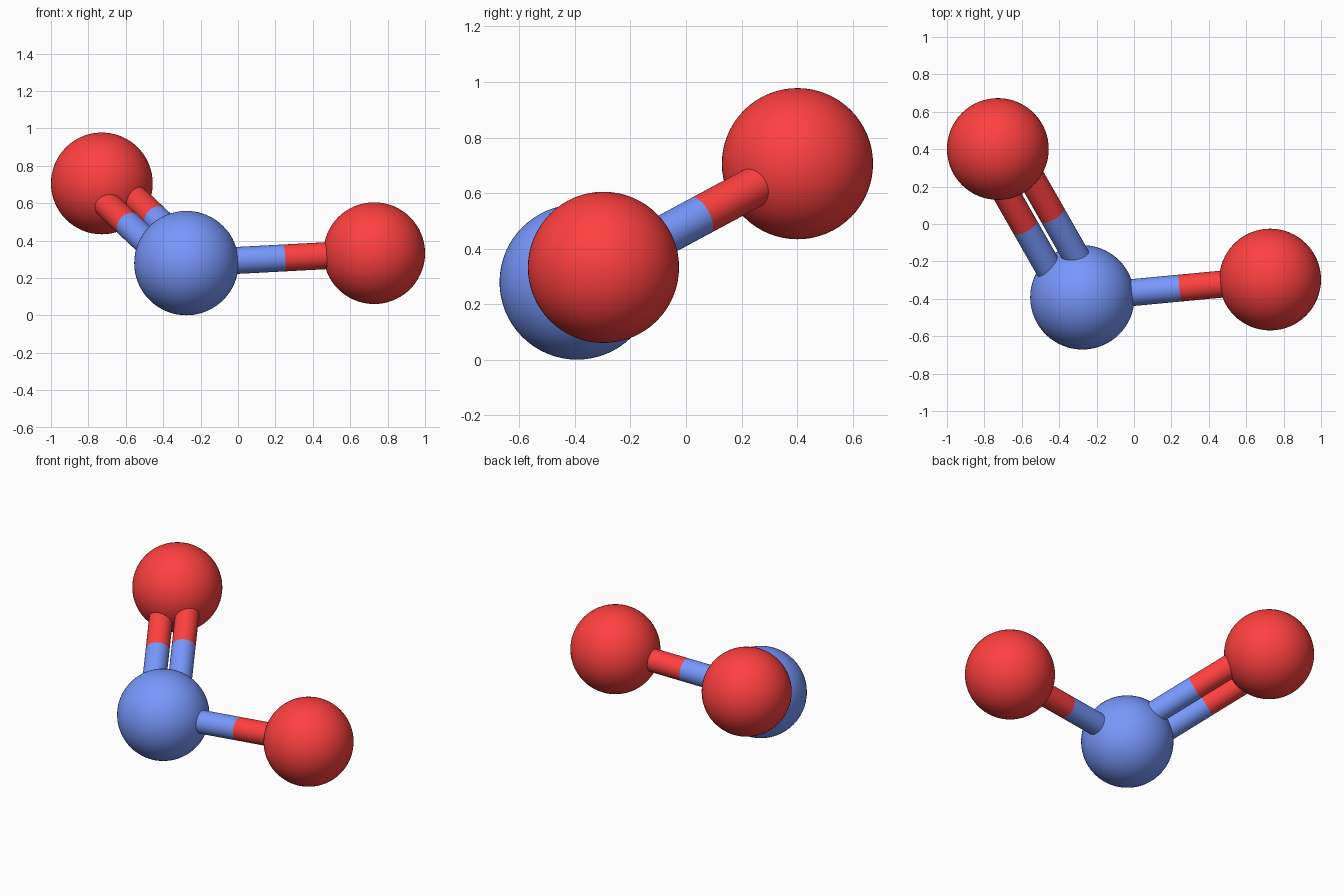
import bpy
from math import radians
from mathutils import Vector

if "Cube" in bpy.data.objects:
    bpy.data.objects.remove(bpy.data.objects["Cube"])


def material(name, rgb):
    m = bpy.data.materials.new(name)
    m.diffuse_color = (*rgb, 1)
    m.use_nodes = True
    m.node_tree.nodes["Principled BSDF"].inputs["Base Color"].default_value = m.diffuse_color
    return m


BLUE = material("blue", (0.188, 0.314, 0.973))
RED = material("red", (1.0, 0.051, 0.051))

CENTRE = Vector((-0.276, -0.392, 0.28))
OUTER_A = Vector((-0.728, 0.401, 0.706))
OUTER_B = Vector((0.728, -0.297, 0.333))
BOND_RADIUS = 0.072
SPLIT = 0.52        # where the bond colour changes
DOUBLE_OFFSET = 0.082


def finish(name, mat):
    ob = bpy.context.object
    ob.name = name
    ob.data.materials.append(mat)
    bpy.ops.object.shade_smooth_by_angle(angle=radians(40))


def atom(name, pos, radius, mat):
    bpy.ops.mesh.primitive_uv_sphere_add(segments=64, ring_count=32, radius=radius, location=pos)
    finish(name, mat)


def rod(name, a, b, mat):
    d = b - a
    bpy.ops.mesh.primitive_cylinder_add(vertices=48, radius=BOND_RADIUS, depth=d.length,
                                        location=(a + b) / 2,
                                        rotation=d.to_track_quat('Z', 'Y').to_euler())
    finish(name, mat)


def bond(name, a, b, offset=Vector()):
    a, b = a + offset, b + offset
    mid = a.lerp(b, SPLIT)
    rod(name + "_blue_half", a, mid, BLUE)
    rod(name + "_red_half", mid, b, RED)


# Atoms
atom("nitrogen_atom", CENTRE, 0.279, BLUE)
atom("oxygen_atom_double", OUTER_A, 0.272, RED)
atom("oxygen_atom_single", OUTER_B, 0.272, RED)

# Single bond
bond("single_bond", CENTRE, OUTER_B)

# Double bond: two rods side by side in the plane of the molecule
axis = (OUTER_A - CENTRE).normalized()
arm = OUTER_B - CENTRE
side = (arm - axis * arm.dot(axis)).normalized()
for label, s in (("inner", 1), ("outer", -1)):
    bond("double_bond_" + label, CENTRE, OUTER_A, side * DOUBLE_OFFSET * s)
